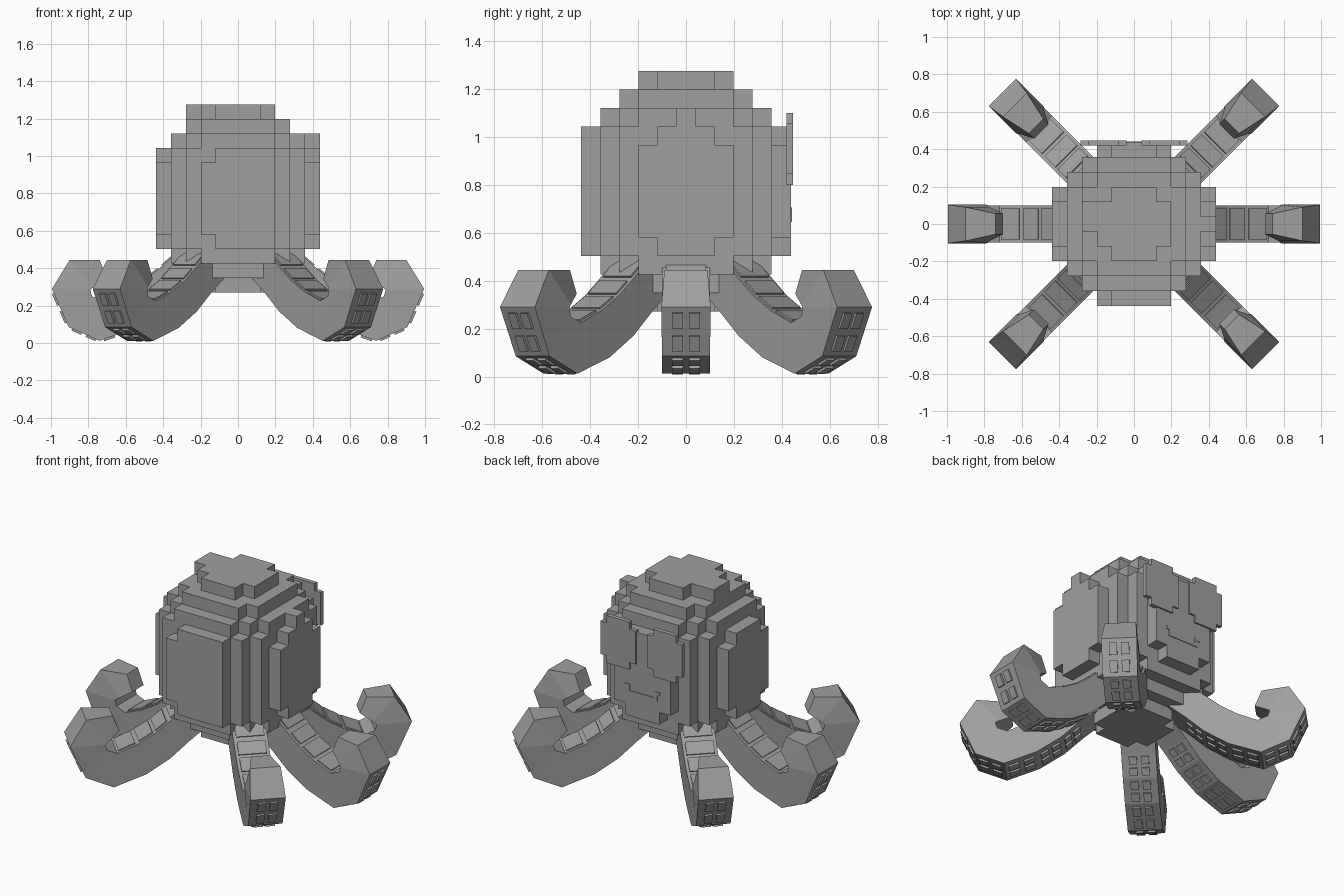
import bpy, bmesh, math
from mathutils import Vector, Matrix

cube = bpy.data.objects.get("Cube")
if cube:
    bpy.data.objects.remove(cube, do_unlink=True)

grey = bpy.data.materials.new("plain_grey")
grey.use_nodes = True
grey.diffuse_color = (0.35, 0.35, 0.35, 1)
grey.node_tree.nodes["Principled BSDF"].inputs["Base Color"].default_value = grey.diffuse_color


def make_object(name, bm):
    bmesh.ops.recalc_face_normals(bm, faces=bm.faces)
    mesh = bpy.data.meshes.new(name)
    bm.to_mesh(mesh)
    bm.free()
    mesh.materials.append(grey)
    obj = bpy.data.objects.new(name, mesh)
    bpy.context.collection.objects.link(obj)
    return obj


def add_box(bm, centre, size, turn=Matrix()):
    matrix = Matrix.Translation(centre) @ turn @ Matrix.Diagonal((*size, 1))
    bmesh.ops.create_cube(bm, size=1, matrix=matrix)


# Head: a stepped ball made of blocks
CELL = Vector((0.0795, 0.0795, 0.0773))
CENTRE_Z = 0.773
LUMPS = {(5, 0, 4), (-3, 0, 6), (-3, 1, 6), (2, -5, 3), (2, -5, -3)}


def filled(i, j, k):
    if (i, j, k) in LUMPS:
        return True
    if abs(k) == 3 and sorted((abs(i), abs(j))) == [1, 5]:
        return True
    return i * i + j * j + (k * 0.846) ** 2 < 31.9


def block_ball(bm):
    verts = {}

    def corner(p):
        key = tuple(round(c * 2) for c in p)
        if key not in verts:
            verts[key] = bm.verts.new((p[0] * CELL.x, p[1] * CELL.y, p[2] * CELL.z + CENTRE_Z))
        return verts[key]

    reach = range(-7, 8)
    for cell in [(i, j, k) for i in reach for j in reach for k in reach if filled(i, j, k)]:
        for axis in range(3):
            for side in (-1, 1):
                near = list(cell)
                near[axis] += side
                if filled(*near):
                    continue
                ring = []
                for a, b in ((-1, -1), (1, -1), (1, 1), (-1, 1)):
                    p = [float(c) for c in cell]
                    p[axis] += side / 2
                    p[(axis + 1) % 3] += a / 2
                    p[(axis + 2) % 3] += b / 2
                    ring.append(corner(p))
                bm.faces.new(ring if side > 0 else ring[::-1])


bm = bmesh.new()
block_ball(bm)
bmesh.ops.dissolve_limit(bm, angle_limit=0.02, verts=bm.verts, edges=bm.edges)
make_object("head", bm)

# Eye plates with notched corners, on the back panel
for side, name in ((1, "left_eye_plate"), (-1, "right_eye_plate")):
    quarter = [(0.1225, 0.105), (0.08, 0.105), (0.08, 0.15)]
    outline = []
    for sx, sz in ((1, 1), (-1, 1), (-1, -1), (1, -1)):
        part = quarter if sx * sz > 0 else quarter[::-1]
        outline += [(sx * x, sz * z) for x, z in part]
    bm = bmesh.new()
    face = bm.faces.new([bm.verts.new((side * 0.1625 + x, 0.42, 0.95 + z)) for x, z in outline])
    grown = bmesh.ops.extrude_face_region(bm, geom=[face])
    moved = [v for v in grown["geom"] if isinstance(v, bmesh.types.BMVert)]
    bmesh.ops.translate(bm, verts=moved, vec=(0, 0.027, 0))
    make_object(name, bm)

# Smile: a thin strip with raised ends
bm = bmesh.new()
add_box(bm, (0, 0.438, 0.655), (0.17, 0.008, 0.02))
for side in (-1, 1):
    add_box(bm, (side * 0.095, 0.438, 0.675), (0.02, 0.008, 0.06))
    add_box(bm, (side * 0.115, 0.438, 0.695), (0.02, 0.008, 0.02))
make_object("smile", bm)

# Tentacle sections: inner point, outer point (radius, height), half width
SECTIONS = [
    ((0.26, 0.54), (0.14, 0.40), 0.10),
    ((0.42, 0.40), (0.30, 0.27), 0.10),
    ((0.50, 0.335), (0.41, 0.17), 0.10),
    ((0.60, 0.275), (0.55, 0.08), 0.10),
    ((0.72, 0.225), (0.74, 0.012), 0.10),
    ((0.78, 0.25), (0.905, 0.085), 0.10),
    ((0.79, 0.285), (0.995, 0.29), 0.103),
    ((0.77, 0.30), (0.90, 0.445), 0.09),
    ((0.70, 0.345), (0.74, 0.445), 0.055),
]


def along(p, q, t):
    """Point on a segment, and a turn that lays local x along it."""
    p, q = Vector((p[0], 0, p[1])), Vector((q[0], 0, q[1]))
    d = q - p
    return p.lerp(q, t), d.length, Matrix.Rotation(-math.atan2(d.z, d.x), 4, "Y")


def tentacle(name, angle):
    bm = bmesh.new()
    rings = []
    for inner, outer, w in SECTIONS:
        rings.append([bm.verts.new((p[0], s * w, p[1]))
                      for p, s in ((inner, -1), (inner, 1), (outer, 1), (outer, -1))])
    for a, b in zip(rings, rings[1:]):
        for n in range(4):
            m = (n + 1) % 4
            bm.faces.new((a[n], a[m], b[m], b[n]))
    bm.faces.new(rings[0])
    bm.faces.new(rings[-1][::-1])
    # Suckers: two rows of two on each outer segment
    for a, b in zip(SECTIONS[1:6], SECTIONS[2:7]):
        for t in (0.27, 0.73):
            for side in (-1, 1):
                centre, length, turn = along(a[1], b[1], t)
                centre.y = side * 0.035
                add_box(bm, centre, (length * 0.31, 0.046, 0.022), turn)
    # Flat pads on the inner side
    for a, b in zip(SECTIONS[:4], SECTIONS[1:5]):
        centre, length, turn = along(a[0], b[0], 0.5)
        add_box(bm, centre, (length * 0.8, 0.165, 0.016), turn)
    make_object(name, bm).rotation_euler.z = math.radians(angle)


for name, angle in (("left", 0), ("back_left", 45), ("back_right", 135),
                    ("right", 180), ("front_right", 225), ("front_left", 315)):
    tentacle(name + "_tentacle", angle)
